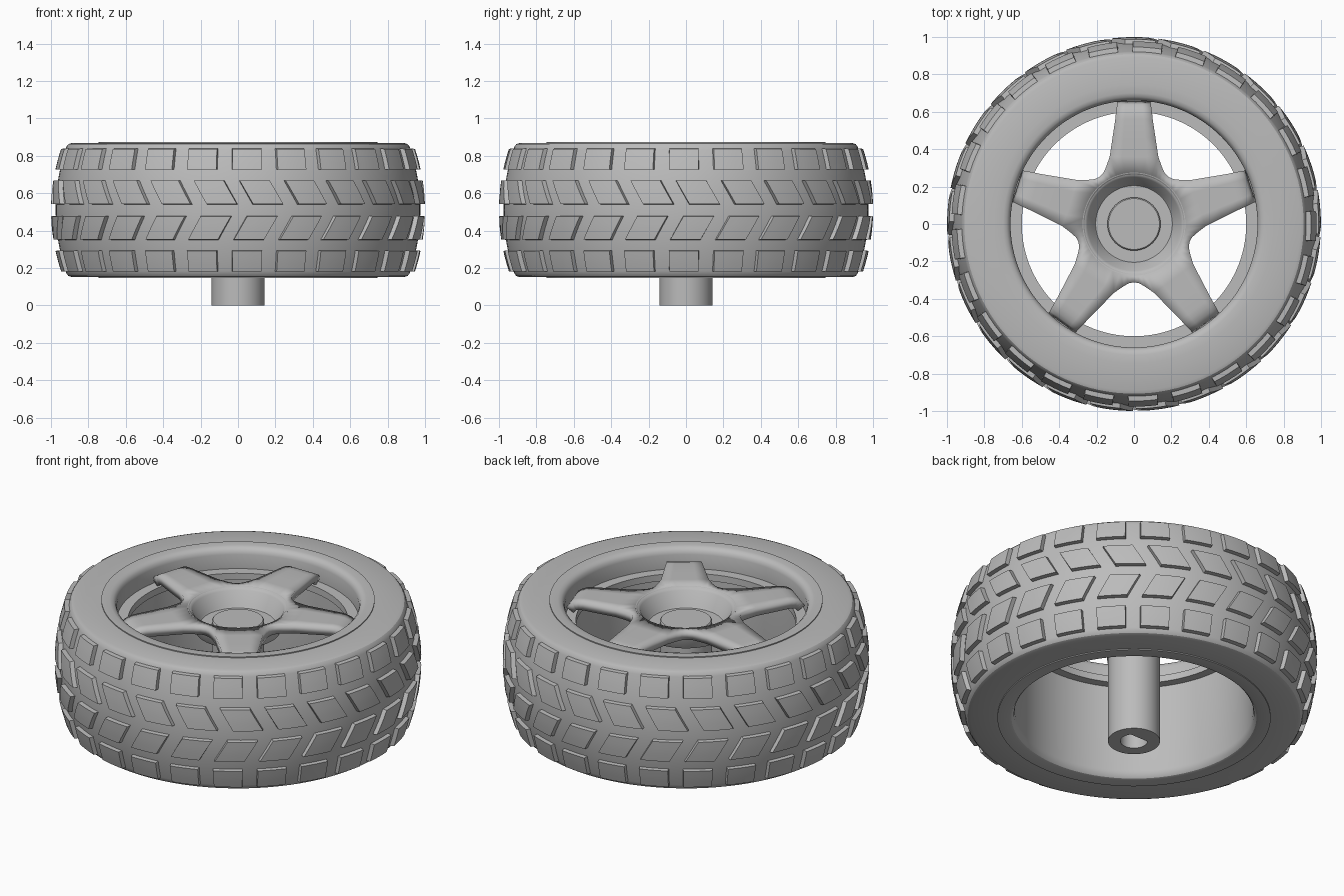
import bpy
import bmesh
from math import sin, cos, pi, radians, atan2, hypot

cube = bpy.data.objects.get("Cube")
if cube:
    bpy.data.objects.remove(cube, do_unlink=True)

grey = bpy.data.materials.new("plain_grey")
grey.use_nodes = True
COLOUR = (0.5, 0.5, 0.5, 1)
grey.diffuse_color = COLOUR
grey.node_tree.nodes["Principled BSDF"].inputs["Base Color"].default_value = COLOUR

MID = 0.51      # height of the tyre's middle plane
BLOCKS = 25     # tread blocks per row


def finish(name, bm, angle=30, thickness=0):
    """Turn a bmesh into a grey, smooth-shaded object."""
    bmesh.ops.remove_doubles(bm, verts=bm.verts, dist=1e-5)
    bmesh.ops.recalc_face_normals(bm, faces=bm.faces)
    mesh = bpy.data.meshes.new(name)
    bm.to_mesh(mesh)
    bm.free()
    mesh.materials.append(grey)
    ob = bpy.data.objects.new(name, mesh)
    bpy.context.collection.objects.link(ob)
    if thickness:
        mod = ob.modifiers.new("thickness", 'SOLIDIFY')
        mod.thickness = thickness
        mod.offset = -1
    bpy.ops.object.select_all(action='DESELECT')
    ob.select_set(True)
    bpy.context.view_layer.objects.active = ob
    bpy.ops.object.shade_smooth_by_angle(angle=radians(angle))
    return ob


def lathe(name, profile, steps=120, closed=True):
    """Revolve (radius, height) points around z."""
    bm = bmesh.new()
    rings = [[bm.verts.new((r * cos(2 * pi * i / steps), r * sin(2 * pi * i / steps), z))
              for i in range(steps)] for r, z in profile]
    pairs = list(zip(rings, rings[1:]))
    if closed:
        pairs.append((rings[-1], rings[0]))
    for a, b in pairs:
        for i in range(steps):
            j = (i + 1) % steps
            bm.faces.new((a[i], a[j], b[j], b[i]))
    return finish(name, bm)


def tyre_radius(z):
    return 0.975 - 0.5 * (z - MID) ** 2


# Tyre body: bulged tread with rounded shoulders
half = 0.325
bulge = [(tyre_radius(MID + half * k / 8), MID + half * k / 8) for k in range(-8, 9)]
shoulder = [(0.917, 0.85), (0.907, 0.862), (0.89, 0.868)]
tyre = ([(r, 2 * MID - z) for r, z in reversed(shoulder)] + bulge + shoulder
        + [(0.742, 0.868), (0.742, 2 * MID - 0.868)])
lathe("tyre_body", tyre)

# Rim: rolled lip, deep wall and the ledge carrying the spokes
lathe("rim", [
    (0.745, 0.146), (0.745, 0.874), (0.70, 0.874), (0.68, 0.868), (0.667, 0.855),
    (0.66, 0.835), (0.66, 0.75), (0.60, 0.75), (0.60, 0.71), (0.65, 0.71),
    (0.65, 0.19), (0.655, 0.165), (0.668, 0.15), (0.68, 0.146)])


# Tread blocks: curved raised patches with sloping sides
def tread_row(name, z0, z1, phase, shear):
    bm = bmesh.new()
    nu, nv, width, height = 4, 3, 0.172, 0.025
    for b in range(BLOCKS):
        centre = radians(phase - 90) + 2 * pi * b / BLOCKS
        grid = []
        for i in range(-1, nu + 2):
            column = []
            for j in range(-1, nv + 2):
                edge = i in (-1, nu + 1) or j in (-1, nv + 1)
                u = min(max(i / nu, 0), 1) - 0.5
                v = min(max(j / nv, 0), 1) - 0.5
                inset = 1 if edge else 0.95
                u, v = u * inset, v * inset
                z = (z0 + z1) / 2 + v * (z1 - z0)
                r = tyre_radius(z) + (-0.01 if edge else height)
                a = centre + u * width + v * shear
                column.append(bm.verts.new((r * cos(a), r * sin(a), z)))
            grid.append(column)
        for p, q in zip(grid, grid[1:]):
            for j in range(nv + 2):
                quad = (p[j], q[j], q[j + 1], p[j + 1])
                bm.faces.new(quad)
    return finish(name, bm)


tread_row("tread_upper_shoulder", 0.725, 0.84, 2.9, 0)
tread_row("tread_upper_chevron", 0.54, 0.67, 7.3, -0.075)
tread_row("tread_lower_chevron", 0.35, 0.48, 5.5, 0.075)
tread_row("tread_lower_shoulder", 0.18, 0.295, 2.9, 0)

# Five-spoke star: centre plate with valleys, spokes bent down at the tips
TOP = 0.825
STATIONS = [(0.36, 0.13, TOP), (0.46, 0.115, TOP), (0.56, 0.1, TOP), (0.59, 0.097, 0.822),
            (0.62, 0.093, 0.812), (0.64, 0.09, 0.797), (0.655, 0.088, 0.775)]
COLUMNS = [-1, -0.5, 0, 0.5, 1]
VALLEY = [(26, 0.34), (31, 0.318), (36, 0.312), (41, 0.318), (46, 0.34)]
star = bmesh.new()
outline = []
for s in range(5):
    turn = radians(90 + 72 * s)

    def place(along, side, z):
        return star.verts.new((along * cos(turn) - side * sin(turn),
                               along * sin(turn) + side * cos(turn), z))

    rows = [[place(y, w * t, z) for t in COLUMNS] for y, w, z in STATIONS]
    for a, b in zip(rows, rows[1:]):
        for k in range(4):
            star.faces.new((a[k], a[k + 1], b[k + 1], b[k]))
    outline += rows[0]
    outline += [place(r * cos(radians(d)), r * sin(radians(d)), TOP) for d, r in VALLEY]
inner = []
for v in outline:
    scale = 0.265 / hypot(v.co.x, v.co.y)
    inner.append(star.verts.new((v.co.x * scale, v.co.y * scale, TOP)))
for i in range(len(outline)):
    j = (i + 1) % len(outline)
    star.faces.new((inner[i], inner[j], outline[j], outline[i]))
bmesh.ops.recalc_face_normals(star, faces=star.faces)
finish("spoke_star", star, thickness=0.05)

# Hub cup: conical recess in the middle of the star
lathe("hub_cup", [
    (0.275, TOP + 0.001), (0.262, 0.823), (0.25, 0.812), (0.212, 0.735), (0.205, 0.725),
    (0.10, 0.725), (0.10, 0.685), (0.23, 0.685), (0.275, 0.775)], steps=80)

# Axle: tube with a D-shaped bore, closed by a domed cap in the recess
axle = bmesh.new()
STEPS = 64
loops = [[], [], [], [], []]
for i in range(STEPS):
    a = 2 * pi * i / STEPS
    bore = min(0.075, 0.045 / max(sin(a), 0.01))
    for loop, (r, z) in zip(loops, [(bore, 0.5), (bore, 0), (0.142, 0),
                                    (0.142, 0.745), (0.136, 0.752)]):
        loop.append(axle.verts.new((r * cos(a), r * sin(a), z)))
for a, b in zip(loops, loops[1:]):
    for i in range(STEPS):
        j = (i + 1) % STEPS
        axle.faces.new((a[i], a[j], b[j], b[i]))
axle.faces.new(loops[0])
axle.faces.new(loops[-1])
finish("axle", axle)
